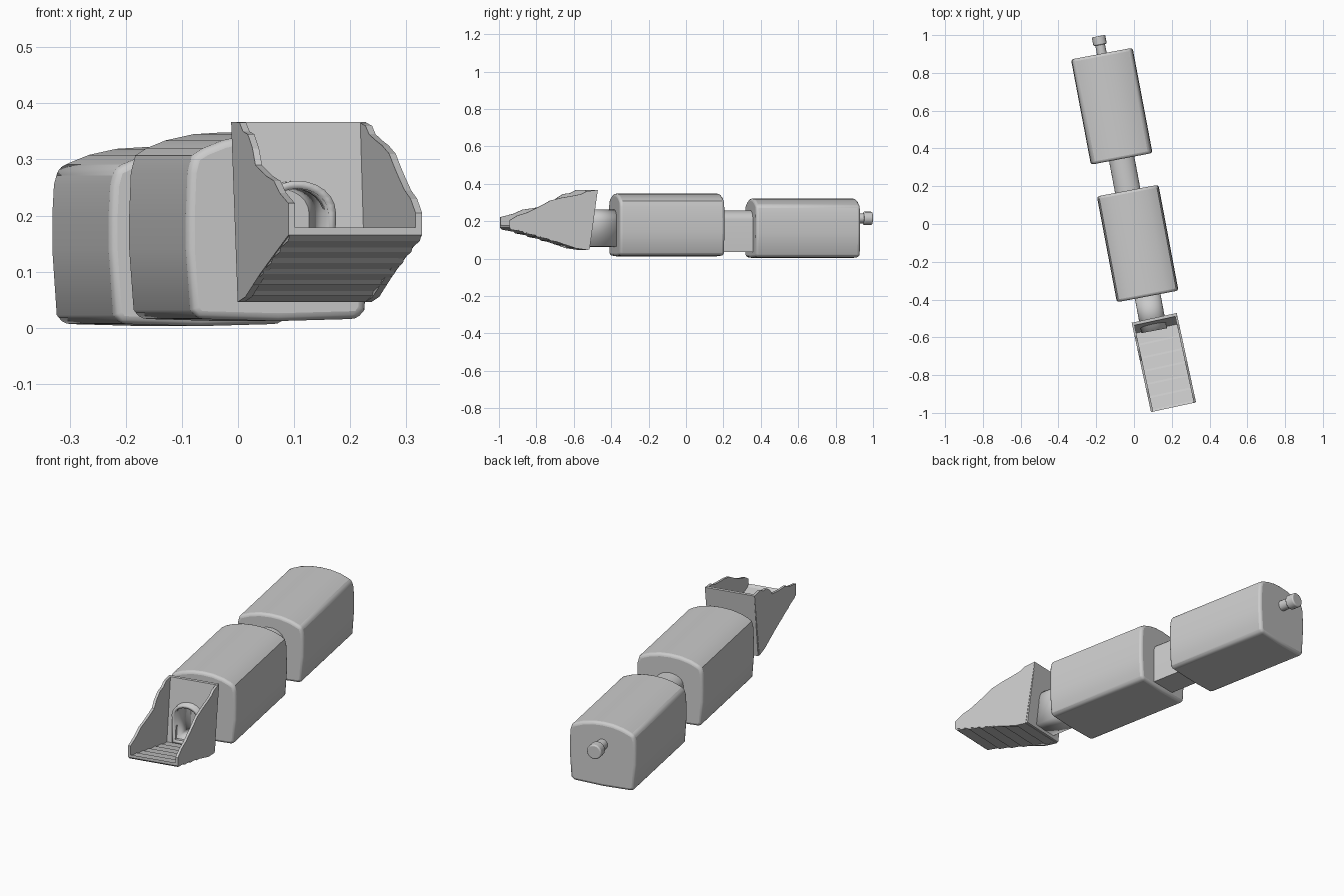
import bpy, bmesh, math
from mathutils import Matrix

if "Cube" in bpy.data.objects:
    bpy.data.objects.remove(bpy.data.objects["Cube"])

AXIS = Matrix.Rotation(math.radians(10.7), 4, 'Z')
SCOOP = Matrix.Translation((0.107, -0.497, 0)) @ Matrix.Rotation(math.radians(12.2), 4, 'Z')


def prism(name, pts, a, b, frame, along='Y', caps=True, bevel=0, wall=0, smooth=35):
    """Extrude a closed outline: along Y it holds (x, z); along X it holds (forward, z)."""
    def place(p, t):
        return (p[0], t, p[1]) if along == 'Y' else (t, -p[0], p[1])
    bm = bmesh.new()
    r0 = [bm.verts.new(place(p, a)) for p in pts]
    r1 = [bm.verts.new(place(p, b)) for p in pts]
    n = len(pts)
    for i in range(n):
        j = (i + 1) % n
        bm.faces.new((r0[i], r0[j], r1[j], r1[i]))
    if caps:
        bm.faces.new(r0)
        bm.faces.new(r1)
    bmesh.ops.recalc_face_normals(bm, faces=bm.faces[:])
    me = bpy.data.meshes.new(name)
    bm.to_mesh(me)
    bm.free()
    ob = bpy.data.objects.new(name, me)
    bpy.context.collection.objects.link(ob)
    ob.matrix_world = frame
    if wall:
        m = ob.modifiers.new("wall", 'SOLIDIFY')
        m.thickness = wall
        m.offset = 0
    if bevel:
        m = ob.modifiers.new("bevel", 'BEVEL')
        m.width, m.segments = bevel, 3
        m.limit_method, m.angle_limit = 'ANGLE', math.radians(50)
    if smooth:
        bpy.ops.object.select_all(action='DESELECT')
        ob.select_set(True)
        bpy.context.view_layer.objects.active = ob
        bpy.ops.object.shade_smooth_by_angle(angle=math.radians(smooth))
    return ob


def mirrored(half):
    """Complete a half outline whose first and last points lie on the centre line."""
    return half + [(-x, z) for x, z in half[-2:0:-1]]


def body(side, top, bottom):
    """Boxy section with an arched roof and slightly tucked-in lower sides."""
    arch = [(0, top), (.05, top - .003), (.10, top - .014), (.135, top - .028),
            (.155, side), (.163, side - .03), (.166, .2), (.166, .14),
            (.158, bottom + .02), (.146, bottom + .004), (0, bottom)]
    return mirrored(arch)


def arch(half, bottom, top, n=6):
    """Doorway section: straight sides under a low rounded top."""
    spring = top - .05
    pts = [(0, bottom), (half, bottom)]
    for i in range(n + 1):
        t = math.pi / 2 * i / n
        pts.append((half * math.cos(t), spring + .05 * math.sin(t)))
    return mirrored(pts)


# Two long compartments
prism("rear_compartment", body(.285, .322, .003), .351, .918, AXIS, bevel=.014)
prism("middle_compartment", body(.307, .348, .012), -.39, .180, AXIS, bevel=.014)

# Connecting passages
prism("rear_passage", arch(.068, .035, .258), .165, .365, AXIS)
prism("front_passage", arch(.062, .07, .255), -.575, -.375, AXIS, caps=False, wall=.014)

# Rear nub: round neck and thicker cap
for part, r, a, b in (("nub_neck", .026, .90, .98), ("nub_cap", .036, .965, 1.012)):
    ring = [(r * math.cos(i * math.pi / 8), .215 + r * math.sin(i * math.pi / 8)) for i in range(16)]
    prism(part, ring, a, b, AXIS, bevel=.006)

# Front scoop: side walls with broken top edges
base = [(.482, .165), (.36, .13), (.24, .095), (.12, .055), (.055, .046)]
left_top = [(0, .367), (.07, .366), (.10, .35), (.14, .345), (.18, .32), (.205, .29),
            (.24, .282), (.30, .27), (.36, .262), (.41, .24), (.482, .222)]
right_top = [(0, .367), (.06, .36), (.09, .345), (.14, .335), (.20, .325), (.26, .31),
             (.30, .288), (.34, .268), (.39, .245), (.44, .23), (.482, .205)]
prism("scoop_wall_left", left_top + base, -.122, -.110, SCOOP, 'X', smooth=0)
prism("scoop_wall_right", right_top + base, .110, .122, SCOOP, 'X', smooth=0)

# Rising scoop floor with shallow steps
steps = []
for i in range(6):
    s, z = .055 + i * .071, .046 + i * .0195
    steps += [(s, z), (s + .062, z + .011)]
steps.append((.484, .165))
floor = steps + [(s, z + .014) for s, z in reversed(steps)]
prism("scoop_floor", floor, -.120, .120, SCOOP, 'X', smooth=0)

# Leaning back plate with a doorway cut for the passage
plate = prism("scoop_back_plate", [(.045, .048), (.06, .048), (.016, .367), (0, .367)],
              -.120, .120, SCOOP, 'X', smooth=0)
cutter = prism("doorway_cutter", arch(.056, .078, .248), -.7, -.40, AXIS)
cutter.hide_render = True
cutter.hide_viewport = True
cut = plate.modifiers.new("doorway", 'BOOLEAN')
cut.operation, cut.object, cut.solver = 'DIFFERENCE', cutter, 'EXACT'
